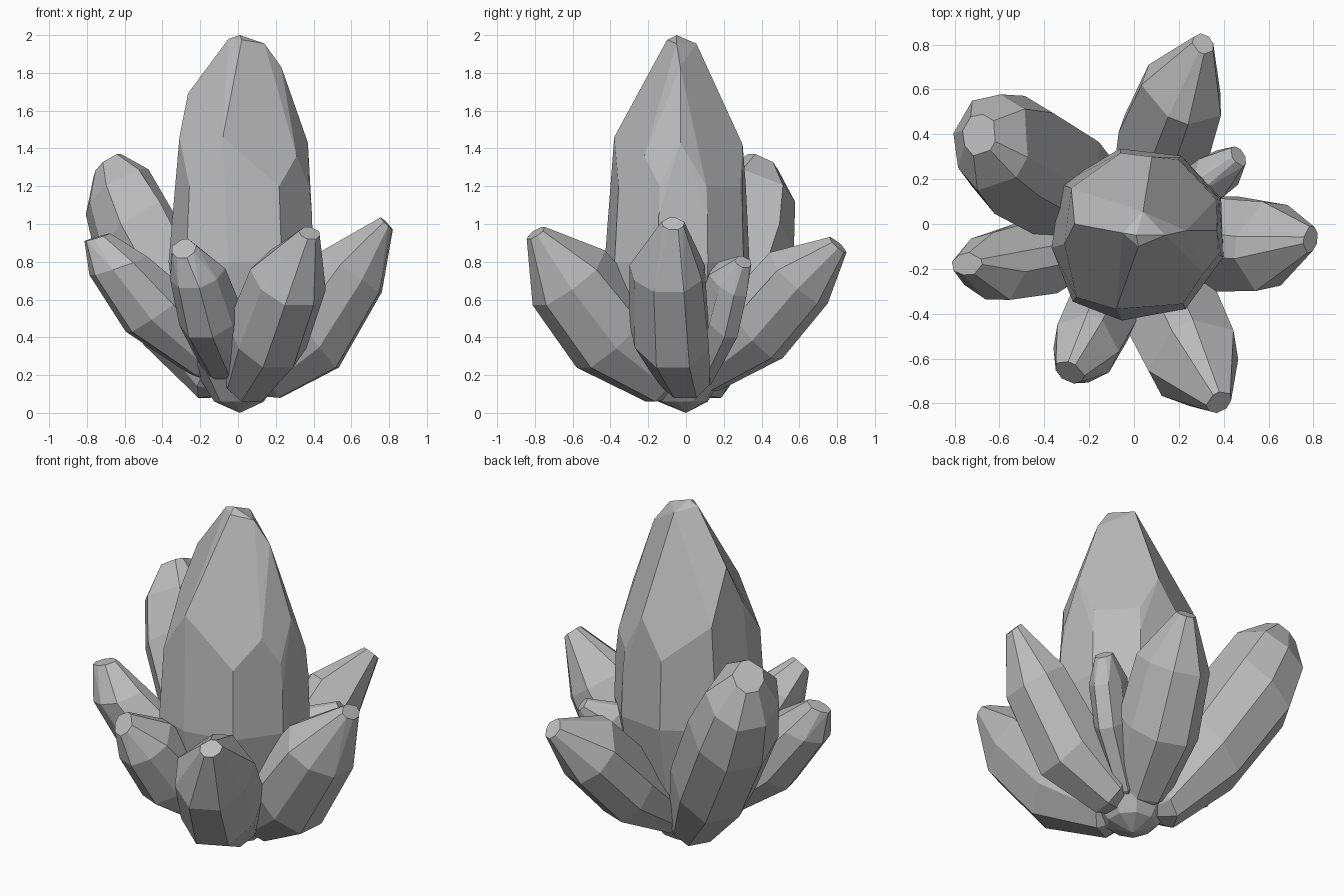
import bpy, bmesh, math
from mathutils import Vector

mat = bpy.data.materials.new("grey stone")
mat.diffuse_color = (0.5, 0.5, 0.5, 1)


def hull(name, pts):
    """Faceted flat-shaded crystal from a convex hull."""
    bm = bmesh.new()
    for p in pts:
        bm.verts.new(p)
    res = bmesh.ops.convex_hull(bm, input=bm.verts)
    junk = [g for g in res["geom_interior"] if isinstance(g, bmesh.types.BMVert)]
    bmesh.ops.delete(bm, geom=junk, context='VERTS')
    bmesh.ops.dissolve_limit(bm, angle_limit=math.radians(9),
                             verts=bm.verts, edges=bm.edges)
    bmesh.ops.recalc_face_normals(bm, faces=bm.faces)
    me = bpy.data.meshes.new(name)
    bm.to_mesh(me)
    bm.free()
    me.materials.append(mat)
    ob = bpy.data.objects.new(name, me)
    bpy.context.collection.objects.link(ob)


def shard(name, azimuth, rings, twist=0.0, shift=0.0):
    """Leaning crystal; ring = inner (r, z), outer (r, z), half width."""
    a = math.radians(azimuth)
    out = Vector((math.cos(a), math.sin(a), 0))
    side = Vector((-out.y, out.x, 0))
    up = Vector((0, 0, 1))
    pts = [Vector((0, 0, 0.1))]
    for i, (ri, zi, ro, zo, w) in enumerate(rings):
        inner, outer = out * ri + up * zi, out * ro + up * zo
        off = shift if 0 < i < len(rings) - 1 else 0
        # ridge on top, wide flanks, flat outer facet
        for f, s in ((0, .25), (.35, 1), (.72, .9), (1, .4)):
            for sg in (1, -1):
                pts.append(inner.lerp(outer, f)
                           + side * (w * (sg * s + twist * (f - .5)) + off))
    hull(name, pts)


# central crystal: narrow foot, nine-sided body, four-sided point
pts = [(.01, 0, 0)]
body = [(-.35, -.1), (-.31, .17), (-.06, .32), (.20, .29), (.37, .11),
        (.38, -.14), (.22, -.36), (-.05, -.41), (-.26, -.33)]
for z, s in ((.06, .36), (.25, .70), (.5, .93), (.8, 1.05), (1.05, 1.03), (1.2, .99)):
    pts += [(x * s, y * s, z) for x, y in body]
pts += [(-.265, 0, 1.69), (-.31, -.09, 1.46), (-.28, .16, 1.40),      # left shoulder
        (-.08, -.38, 1.46), (.10, -.37, 1.30), (.23, -.03, 1.83),       # front, right
        (.37, -.03, 1.43), (.31, -.22, 1.36), (.08, .30, 1.42),        # right, back
        (-.05, -.04, 1.98), (.02, -.10, 1.975), (.14, -.05, 1.955),    # tip
        (.04, .055, 1.955), (.01, -.05, 2.0)]
hull("central_crystal", pts)

# surrounding shards
shard("back_left_shard", 150, [(.05, .3, .22, .08, .16), (.2, .75, .54, .36, .25),
      (.42, 1.12, .82, .78, .26), (.56, 1.29, .90, 1.05, .21),
      (.72, 1.37, .87, 1.25, .09)], -.3)
shard("right_shard", -5, [(.1, .33, .22, .08, .15), (.25, .62, .53, .24, .22),
      (.46, .86, .76, .64, .20), (.76, 1.035, .82, .97, .06)], .2, -.045)
shard("left_shard", 193.5, [(.1, .35, .24, .2, .13), (.3, .65, .6, .43, .175),
      (.52, .83, .80, .73, .155), (.70, .95, .83, .91, .05)], -.2, .04)
shard("front_left_shard", -113.5, [(.08, .3, .26, .19, .13), (.25, .62, .58, .40, .17),
      (.45, .82, .73, .66, .15), (.68, .92, .76, .82, .07)], .2, .02)
shard("front_right_shard", -64.5, [(.08, .3, .20, .06, .15), (.25, .6, .58, .24, .22),
      (.50, .86, .84, .57, .21), (.84, .985, .92, .92, .06)], -.2, -.02)
shard("back_right_shard", 69, [(.05, .3, .16, .12, .15), (.28, .62, .50, .29, .21),
      (.50, .85, .76, .58, .19), (.82, .93, .90, .85, .05)], .3, .01)
shard("small_back_shard", 33, [(.1, .35, .2, .15, .07), (.20, .65, .46, .40, .10),
      (.32, .79, .55, .62, .10), (.53, .83, .58, .77, .05)], 0, -.015)
